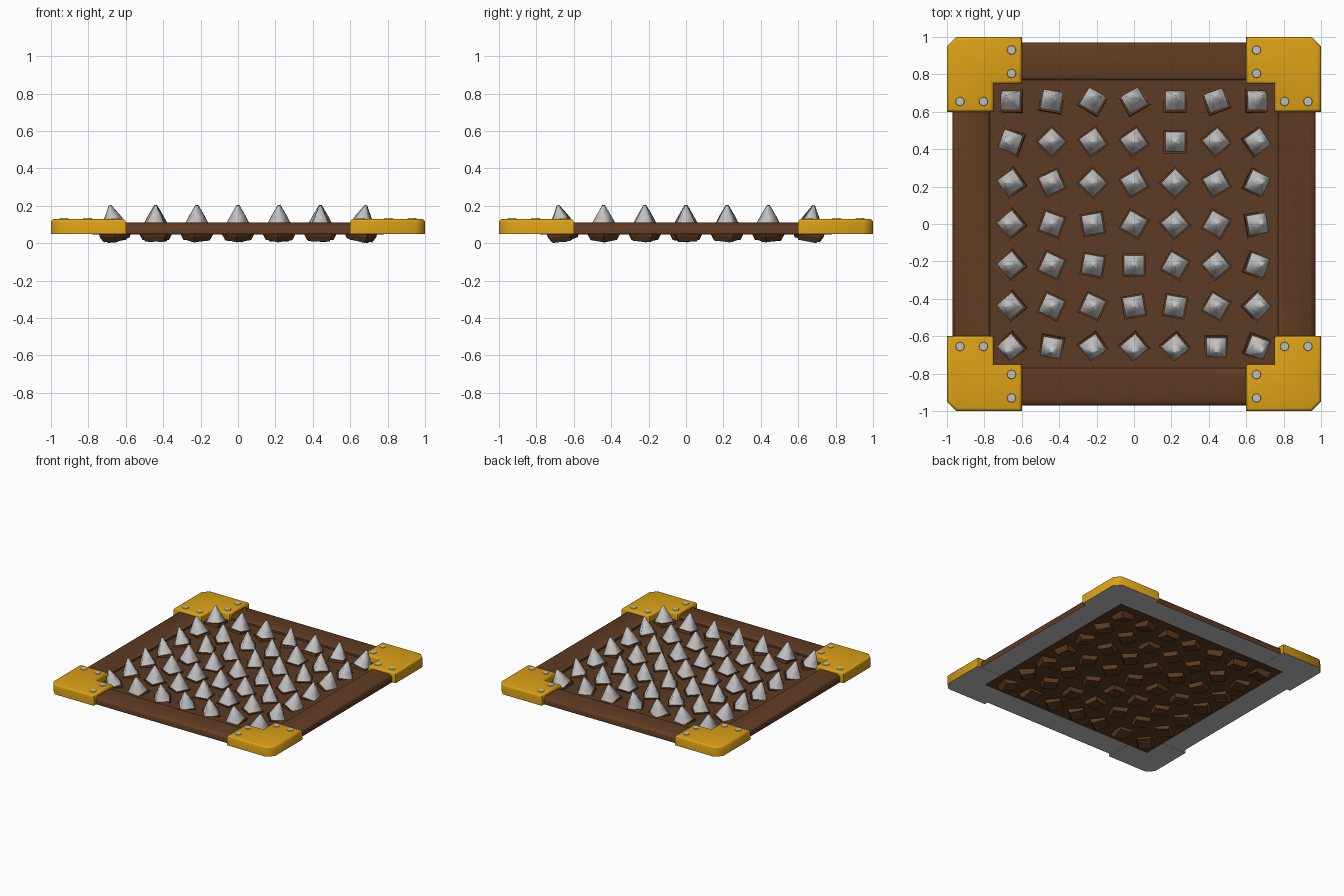
import bpy
import bmesh
from math import radians
from mathutils import Matrix, Vector

cube = bpy.data.objects.get("Cube")
if cube:
    bpy.data.objects.remove(cube, do_unlink=True)


def material(name, rgb):
    mat = bpy.data.materials.new(name)
    mat.use_nodes = True
    mat.diffuse_color = (*rgb, 1)
    mat.node_tree.nodes["Principled BSDF"].inputs["Base Color"].default_value = (*rgb, 1)
    return mat


GOLD = material("gold", (0.72, 0.36, 0.008))
WOOD = material("brown wood", (0.115, 0.045, 0.016))
PANEL = material("panel brown", (0.105, 0.044, 0.017))
STEEL = material("steel grey", (0.53, 0.53, 0.53))


def finish(name, bm, mats, smooth_angle=None, steel_below=False):
    """Turn a bmesh into an object; optionally make downward faces steel."""
    bmesh.ops.recalc_face_normals(bm, faces=bm.faces)
    if steel_below:
        for face in bm.faces:
            face.material_index = 1 if face.normal.z < -0.9 else 0
    mesh = bpy.data.meshes.new(name)
    bm.to_mesh(mesh)
    bm.free()
    for mat in mats:
        mesh.materials.append(mat)
    obj = bpy.data.objects.new(name, mesh)
    bpy.context.collection.objects.link(obj)
    if smooth_angle:
        bpy.ops.object.select_all(action='DESELECT')
        obj.select_set(True)
        bpy.context.view_layer.objects.active = obj
        bpy.ops.object.shade_smooth_by_angle(angle=radians(smooth_angle))
    return obj


def square_loft(bm, profile, matrix=Matrix(), closed=False, caps=(False, False)):
    """Skin square rings given as (half width, height) pairs."""
    rings = []
    for half, z in profile:
        corners = [(-half, -half), (half, -half), (half, half), (-half, half)]
        rings.append([bm.verts.new(matrix @ Vector((x, y, z))) for x, y in corners])
    pairs = list(zip(rings, rings[1:]))
    if closed:
        pairs.append((rings[-1], rings[0]))
    for low, high in pairs:
        for i in range(4):
            j = (i + 1) % 4
            bm.faces.new((low[i], low[j], high[j], high[i]))
    if caps[0]:
        bm.faces.new(rings[0][::-1])
    if caps[1]:
        bm.faces.new(rings[-1])


# Base panel
bm = bmesh.new()
square_loft(bm, [(0.78, 0.047), (0.78, 0.075)], caps=(True, True))
finish("base_panel", bm, [PANEL])

# Rounded wooden frame with a steel underside
bm = bmesh.new()
square_loft(bm, [(0.97, 0.05), (0.97, 0.085), (0.96, 0.1), (0.94, 0.11),
                 (0.81, 0.11), (0.785, 0.105), (0.77, 0.09), (0.77, 0.05)], closed=True)
finish("frame_rails", bm, [WOOD, STEEL], 40, steel_below=True)

# Corner brackets and their nails
L_SHAPE = [(0.6, 1), (0.95, 1), (1, 0.95), (1, 0.6), (0.75, 0.6), (0.75, 0.75), (0.6, 0.75)]
NAILS = [(0.655, 0.805), (0.655, 0.93), (0.805, 0.655), (0.93, 0.655)]
BRACKET_TOP = 0.13

for side, sx in (("right", -1), ("left", 1)):
    for end, sy in (("front", -1), ("back", 1)):
        bm = bmesh.new()
        outline = [bm.verts.new((x * sx, y * sy, 0.049)) for x, y in L_SHAPE]
        base = bm.faces.new(outline)
        made = bmesh.ops.extrude_face_region(bm, geom=[base], use_keep_orig=True)["geom"]
        top = [v for v in made if isinstance(v, bmesh.types.BMVert)]
        for v in top:
            v.co.z = BRACKET_TOP
        rim = [e for e in bm.edges if all(v in top for v in e.verts)]
        bmesh.ops.recalc_face_normals(bm, faces=bm.faces)
        bmesh.ops.bevel(bm, geom=rim, offset=0.018, segments=3, profile=0.5, affect='EDGES')
        finish(f"{end}_{side}_bracket", bm, [GOLD, STEEL], 50, steel_below=True)

        bm = bmesh.new()
        for x, y in NAILS:
            bmesh.ops.create_cone(bm, cap_ends=True, segments=12, radius1=0.026,
                                  radius2=0.022, depth=0.008,
                                  matrix=Matrix.Translation((x * sx, y * sy, BRACKET_TOP)))
        finish(f"{end}_{side}_nails", bm, [STEEL])

# Grid of spikes on wooden blocks; the outer ones lean outward
TURNS = [
    (0, -10, -30, 30, 0, 20, 0),
    (-20, 45, 35, 35, 0, 40, 35),
    (35, 25, 45, 30, 45, 30, -25),
    (40, -20, 10, -30, 40, -30, 10),
    (40, -25, -10, 0, -30, 40, -20),
    (40, -25, -25, 10, -10, -30, 45),
    (40, -10, 35, 40, 40, 0, -20),
]
LEAN = radians(11)
blocks, spikes = bmesh.new(), bmesh.new()
for row, turns in enumerate(TURNS):
    for col, turn in enumerate(turns):
        cx, cy = col - 3, 3 - row
        lean_x = int(cx / 3) * LEAN
        lean_y = int(cy / 3) * LEAN
        place = (Matrix.Translation((cx * 0.22, cy * 0.22, 0.08))
                 @ Matrix.Rotation(lean_x, 4, 'Y') @ Matrix.Rotation(-lean_y, 4, 'X')
                 @ Matrix.Rotation(radians(turn), 4, 'Z'))
        square_loft(blocks, [(0.05, -0.063), (0.062, -0.03), (0.062, 0.004)],
                    place, caps=(True, True))
        square_loft(spikes, [(0.054, 0), (0.03, 0.065), (0.005, 0.125)],
                    place, caps=(False, True))
finish("spike_blocks", blocks, [WOOD])
finish("spikes", spikes, [STEEL], 100)
